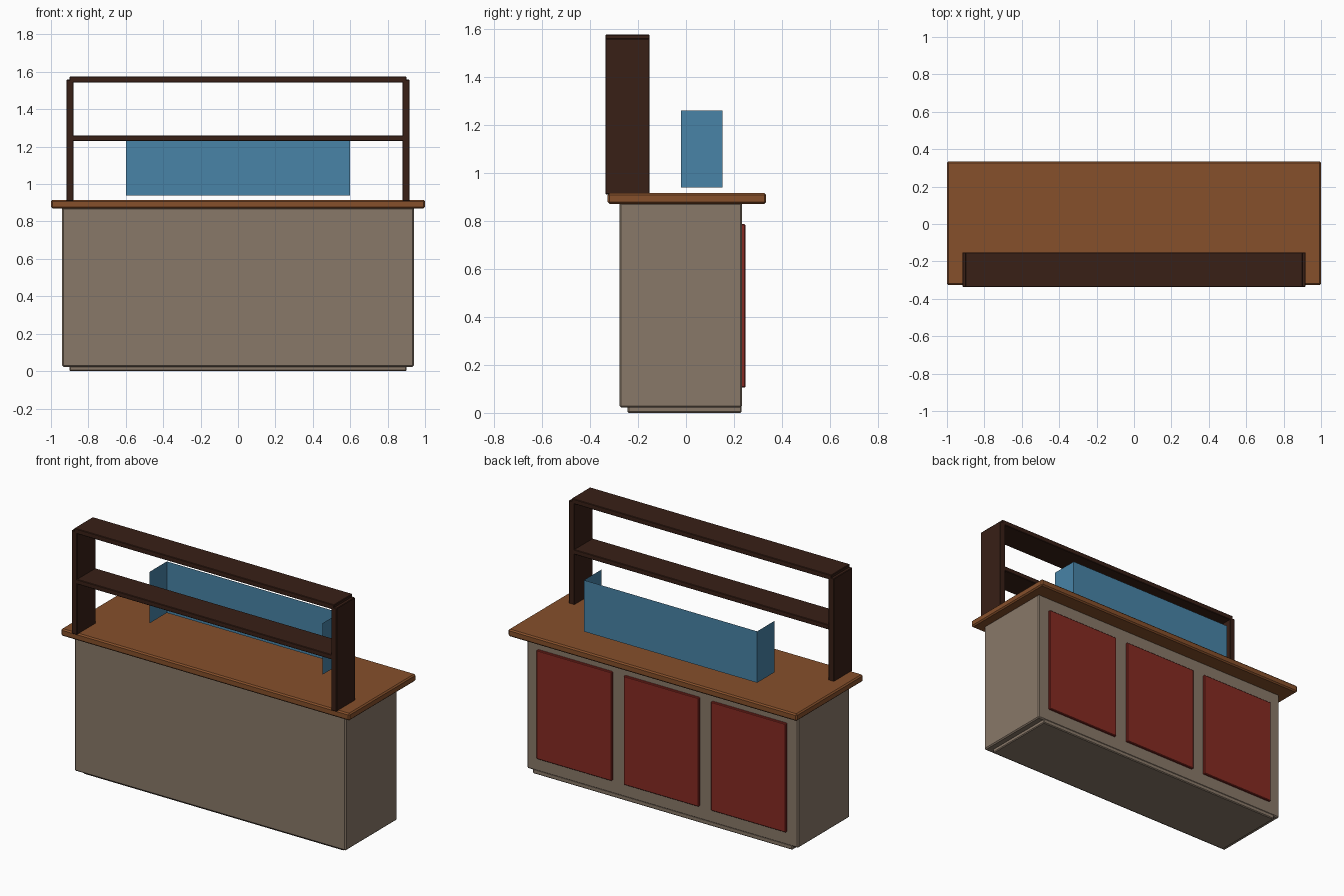
import bpy, bmesh

if "Cube" in bpy.data.objects:
    bpy.data.objects.remove(bpy.data.objects["Cube"])


def material(name, rgb):
    m = bpy.data.materials.new(name)
    m.diffuse_color = (*rgb, 1)
    m.use_nodes = True
    m.node_tree.nodes["Principled BSDF"].inputs["Base Color"].default_value = m.diffuse_color
    return m


STONE = material("stone", (0.25, 0.19, 0.14))
WOOD = material("wood", (0.24, 0.08, 0.024))
DARK = material("dark_wood", (0.04, 0.014, 0.008))
RED = material("red", (0.24, 0.023, 0.016))
BLUE = material("blue_glass", (0.065, 0.23, 0.39))


def finish(name, bm, mat):
    mesh = bpy.data.meshes.new(name)
    bm.to_mesh(mesh)
    bm.free()
    mesh.materials.append(mat)
    obj = bpy.data.objects.new(name, mesh)
    bpy.context.collection.objects.link(obj)
    return obj


def box(name, x, y, z, mat, bevel=0.0):
    """Box from (min, max) ranges, with an optional chamfer."""
    bm = bmesh.new()
    bmesh.ops.create_cube(bm, size=1)
    for v in bm.verts:
        v.co = [(a + b) / 2 + c * (b - a) for c, (a, b) in zip(v.co, (x, y, z))]
    obj = finish(name, bm, mat)
    if bevel:
        mod = obj.modifiers.new("edge", 'BEVEL')
        mod.width = bevel
        mod.segments = 1
    return obj


# Counter: plinth, body and overhanging top
box("plinth", (-0.9, 0.9), (-0.243, 0.232), (0, 0.03), STONE, 0.005)
box("counter_body", (-0.94, 0.94), (-0.277, 0.233), (0.022, 0.875), STONE, 0.007)
box("countertop", (-1, 1), (-0.326, 0.334), (0.87, 0.915), WOOD, 0.008)

# Three raised panels on the back
for i, cx in enumerate((-0.604, 0, 0.604)):
    box(f"back_panel_{i + 1}", (cx - 0.26, cx + 0.26), (0.225, 0.247),
        (0.105, 0.787), RED, 0.004)

# Overhead shelf frame along the front edge
SHELF_Y = (-0.336, -0.152)
for side, s in (("left", -1), ("right", 1)):
    box(f"{side}_shelf_post", sorted((s * 0.88, s * 0.918)), SHELF_Y,
        (0.91, 1.558), DARK, 0.003)
box("middle_shelf", (-0.885, 0.885), SHELF_Y, (1.229, 1.259), DARK, 0.003)
box("top_shelf", (-0.9, 0.9), SHELF_Y, (1.544, 1.575), DARK, 0.003)

# Three-sided thin screen, open towards the front
bm = bmesh.new()
plan = [(-0.6, -0.02), (-0.6, 0.153), (0.6, 0.153), (0.6, -0.02)]
low = [bm.verts.new((x, y, 0.938)) for x, y in plan]
high = [bm.verts.new((x, y, 1.26)) for x, y in plan]
for i in range(3):
    bm.faces.new((low[i + 1], low[i], high[i], high[i + 1]))
finish("glass_screen", bm, BLUE)
